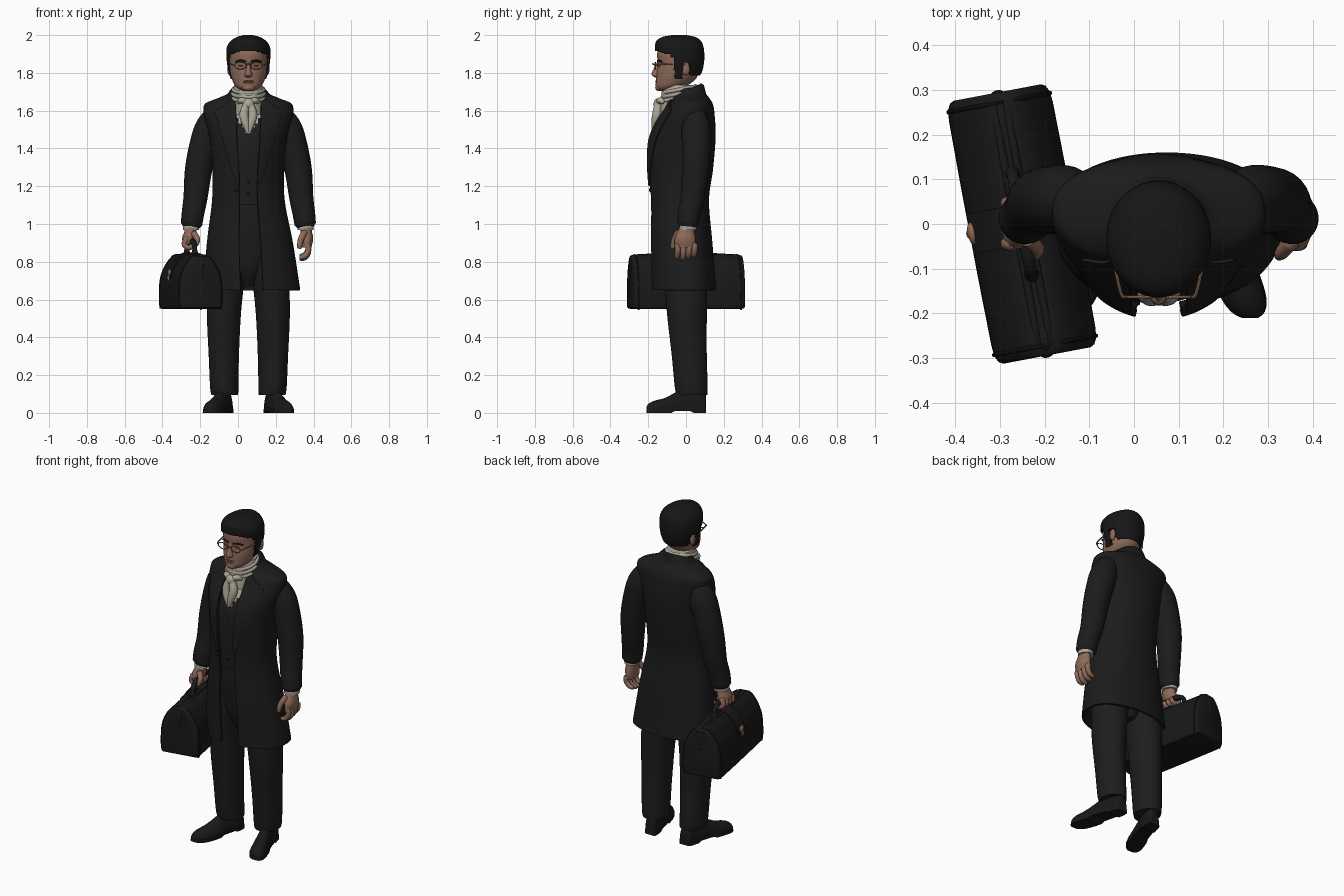
import bpy, bmesh, math
from mathutils import Matrix, Vector

if "Cube" in bpy.data.objects:
    bpy.data.objects.remove(bpy.data.objects["Cube"])

C = 0.055  # body centre line


def material(name, r, g, b):
    m = bpy.data.materials.new(name)
    m.diffuse_color = (r, g, b, 1)
    m.use_nodes = True
    m.node_tree.nodes["Principled BSDF"].inputs["Base Color"].default_value = m.diffuse_color
    return m


COAT = material("coat black", .0112, .0112, .0115)
VEST = material("waistcoat black", .0125, .0125, .013)
TROUSER = material("trouser black", .0122, .0122, .013)
LEATHER = material("leather black", .0095, .0095, .0095)
HAIR = material("hair black", .008, .008, .008)
SKIN = material("skin", .27, .145, .1)
LIP = material("lip", .2, .095, .068)
LINEN = material("linen", .42, .385, .315)
BRASS = material("copper metal", .28, .15, .09)


def finish(o, mat, solid=0, angle=40):
    for p in bpy.context.selected_objects:
        p.select_set(False)
    bpy.context.view_layer.objects.active = o
    o.select_set(True)
    if solid:
        s = o.modifiers.new("thickness", 'SOLIDIFY')
        s.thickness, s.offset = solid, -1
        bpy.ops.object.modifier_apply(modifier=s.name)
    o.data.materials.append(mat)
    bpy.ops.object.shade_smooth_by_angle(angle=math.radians(angle))
    return o


def skin(name, rings, mat, closed=True, caps=True, solid=0, keep=None):
    """Join a list of equal rings into one surface."""
    n, bm = len(rings[0]), bmesh.new()
    vs = [[bm.verts.new(p) for p in r] for r in rings]
    for a, b in zip(vs, vs[1:]):
        for i in range(n if closed else n - 1):
            j = (i + 1) % n
            bm.faces.new((a[i], a[j], b[j], b[i]))
    if caps:
        bm.faces.new(vs[0])
        bm.faces.new(vs[-1])
    bmesh.ops.recalc_face_normals(bm, faces=bm.faces)
    if keep:
        bad = [f for f in bm.faces if not keep(f.calc_center_median())]
        bmesh.ops.delete(bm, geom=bad, context='FACES')
    me = bpy.data.meshes.new(name)
    bm.to_mesh(me)
    bm.free()
    o = bpy.data.objects.new(name, me)
    bpy.context.collection.objects.link(o)
    return finish(o, mat, solid)


def spline(rows, k=5):
    """Catmull-Rom curve through tuples."""
    out = []
    for i in range(len(rows) - 1):
        p = [rows[max(0, min(len(rows) - 1, i + d))] for d in (-1, 0, 1, 2)]
        for s in range(k):
            t = s / k
            out.append(tuple(b + .5 * t * (c - a + t * (2*a - 5*b + 4*c - d + t * (3*(b - c) + d - a)))
                             for a, b, c, d in zip(*p)))
    return out + [rows[-1]]


def ellipse(z, cx, rx, yf, yb, n=40, gap=0, square=1):
    """Horizontal ring, optionally open at the front and squarer at the back."""
    a0 = math.asin(min(.95, gap / rx)) if gap else 0
    span = 2 * math.pi - 2 * a0
    ring = []
    for i in range(n):
        a = -math.pi / 2 + a0 + span * i / (n - 1 if gap else n)
        s = math.sin(a)
        ring.append((cx + rx * math.cos(a), (yf + yb) / 2 + (yb - yf) / 2 * (s if s < 0 else s ** square), z))
    return ring


def loft(name, rows, mat, k=5, n=40, **kw):
    return skin(name, [ellipse(*r, n=n) for r in spline(rows, k)], mat, **kw)


def sweep(name, pts, mat, k=4, n=14):
    """Round tube along (x, y, z, radius) points with rounded ends."""
    pts = spline(pts, k)
    P = [Vector(p[:3]) for p in pts]
    R = [p[3] for p in pts]
    d0, d1 = (P[0] - P[1]).normalized(), (P[-1] - P[-2]).normalized()
    P = [P[0] + d0 * R[0] * .4] + P + [P[-1] + d1 * R[-1] * .4]
    R = [R[0] * .7] + R + [R[-1] * .7]
    rings, u = [], None
    for i, c in enumerate(P):
        t = (P[min(i + 1, len(P) - 1)] - P[max(i - 1, 0)]).normalized()
        u = (t.orthogonal() if u is None else u - t * u.dot(t)).normalized()
        v = t.cross(u)
        rings.append([c + (u * math.cos(2 * math.pi * j / n) + v * math.sin(2 * math.pi * j / n)) * R[i]
                      for j in range(n)])
    return skin(name, rings, mat)


def ball(name, loc, size, mat):
    bpy.ops.mesh.primitive_uv_sphere_add(segments=20, ring_count=12, radius=1, location=loc)
    o = bpy.context.object
    o.name, o.scale = name, size
    return finish(o, mat)


# Frock coat: open shell; rows are z, centre, half width, front, back, half opening
coat_rows = spline([(.65, .073, .257, -.185, .16, .06), (.9, .063, .228, -.19, .14, .058), (1.12, C, .193, -.19, .122, .05),
                    (1.28, C, .19, -.203, .142, .052), (1.42, C, .20, -.203, .155, .062), (1.5, C, .215, -.18, .157, .068),
                    (1.56, C, .232, -.145, .153, .07), (1.61, C, .238, -.11, .148, .07), (1.64, C, .225, -.095, .14, .07),
                    (1.665, C, .165, -.085, .125, .068), (1.69, C, .11, -.075, .105, .06), (1.72, C, .088, -.07, .085, .06)], 6)
skin("frock_coat", [ellipse(*r[:5], n=64, gap=r[5], square=.75) for r in coat_rows], COAT, closed=False, caps=False, solid=.012)


def coat_y(z, dx):
    i = max(j for j in range(len(coat_rows) - 1) if coat_rows[j][0] <= z)
    a, b = coat_rows[i], coat_rows[i + 1]
    r = [p + (q - p) * (z - a[0]) / (b[0] - a[0]) for p, q in zip(a, b)]
    return (r[3] + r[4]) / 2 - (r[4] - r[3]) / 2 * math.sqrt(max(.05, 1 - (dx / r[2]) ** 2))


# Coat collar rolled around the neck
collar = []
for rx, ry, zb, zf in ((.082, .07, 1.70, 1.62), (.092, .085, 1.745, 1.665), (.106, .10, 1.735, 1.655), (.135, .115, 1.675, 1.63)):
    row = []
    for i in range(33):
        a = math.radians(-50 + 280 * i / 32)
        f = (math.sin(a) + .77) / 1.77
        row.append((C + rx * math.cos(a), -.005 + ry * math.sin(a), zf + (zb - zf) * f))
    collar.append(row)
skin("coat_collar", collar, COAT, closed=False, caps=False, solid=.008)

# Waistcoat with the shirt showing in its V, trouser seat
vest = loft("waistcoat", [(1.10, C, .165, -.165, .09), (1.28, C, .165, -.175, .11), (1.42, C, .175, -.175, .12),
                          (1.5, C, .18, -.155, .12), (1.58, C, .17, -.115, .11), (1.64, C, .12, -.085, .09)], VEST, n=64, k=8)
vest.data.materials.append(LINEN)
for p in vest.data.polygons:
    if p.center.y < 0 and p.center.z > 1.47 + abs(p.center.x - C) * 1.5:
        p.material_index = 1
for i in range(5):
    ball("waistcoat_button", (C, -.172, 1.16 + i * .065), (.007, .005, .007), LEATHER)
loft("trouser_seat", [(.67, C, .035, -.05, .05), (.73, C, .08, -.09, .09), (.80, C, .13, -.115, .1), (.88, C, .16, -.13, .105),
                      (1.0, C, .165, -.15, .10), (1.13, C, .155, -.155, .08)], TROUSER)
ball("coat_button", (C - .065, coat_y(1.18, .065) - .004, 1.18), (.011, .007, .011), LEATHER)

# Neckcloth: neck wrap, folds, knot and hanging ends
loft("neckcloth", [(1.58, C, .085, -.14, .04), (1.64, C, .086, -.135, .055), (1.70, C, .083, -.128, .06),
                   (1.735, C, .074, -.118, .058)], LINEN)
for z, r in ((1.668, .086), (1.69, .084), (1.712, .081)):
    pts = [(C + r * math.cos(a), -.034 + (r + .006) * math.sin(a), z + .018 * math.sin(a), .010)
           for a in (2 * math.pi * i / 16 for i in range(17))]
    sweep("neckcloth_fold", pts, LINEN, 2, 10)
ball("neckcloth_knot", (C, -.15, 1.635), (.03, .022, .03), LINEN)
for s in (1, -1):
    sweep("neckcloth_end", [(C + s * .01, -.148, 1.63, .02), (C + s * .024, -.155, 1.58, .024),
                            (C + s * .014, -.164, 1.53, .02), (C + s * .002, -.17, 1.48, .008)], LINEN)
    sweep("neckcloth_bow", [(C, -.148, 1.64, .014), (C + s * .035, -.138, 1.655, .016), (C + s * .05, -.12, 1.645, .012)], LINEN)

# Head, face and hair
loft("head", [(1.705, C, .032, -.145, -.06), (1.725, C, .064, -.16, -.01), (1.76, C, .085, -.159, .045), (1.80, C, .096, -.156, .068),
              (1.85, C, .101, -.15, .082), (1.90, C, .102, -.153, .085), (1.94, C, .095, -.14, .08),
              (1.97, C, .075, -.11, .06), (1.985, C, .04, -.07, .02)], SKIN, n=48)
loft("nose", [(1.775, C, .010, -.163, -.13), (1.785, C, .021, -.178, -.13), (1.797, C, .019, -.182, -.13),
              (1.83, C, .011, -.168, -.13), (1.865, C, .012, -.15, -.13)], SKIN, n=20)
ball("upper_lip", (C, -.154, 1.755), (.030, .009, .005), LIP)
ball("lower_lip", (C, -.153, 1.746), (.027, .010, .005), LIP)
ball("chin", (C, -.143, 1.722), (.034, .02, .018), SKIN)


def hairline(c):
    y = c.y
    if y < -.085:
        return c.z > 1.915 - .3 * max(0, abs(c.x - C) - .05)
    if y < -.062:
        return c.z > 1.88
    if y < -.018:
        return c.z > 1.768
    if y < .02:
        return c.z > 1.855
    return c.z > 1.785


loft("hair", [(1.755, C, .090, -.165, .05), (1.80, C, .103, -.162, .082), (1.85, C, .113, -.161, .095), (1.90, C, .117, -.162, .097),
              (1.94, C, .113, -.164, .092), (1.97, C, .093, -.156, .078), (1.99, C, .06, -.125, .05), (2.0, C, .025, -.075, .0)],
     HAIR, k=8, n=80, solid=.018, keep=hairline)
for s in (1, -1):
    ball("ear", (C + s * .1, .0, 1.822), (.012, .020, .035), SKIN)
    ball("eye", (C + s * .038, -.140, 1.838), (.016, .008, .005), LIP)
    sweep("brow", [(C + s * .016, -.150, 1.860, .005), (C + s * .042, -.146, 1.866, .005), (C + s * .068, -.128, 1.858, .004)], HAIR)
    # Spectacles
    bpy.ops.mesh.primitive_torus_add(major_radius=.031, minor_radius=.0035, major_segments=28, minor_segments=8,
                                     location=(C + s * .043, -.163, 1.838), rotation=(math.pi / 2, 0, 0))
    bpy.context.object.name, bpy.context.object.scale = "spectacle_rim", (1, .6, 1)
    finish(bpy.context.object, BRASS)
    sweep("spectacle_arm", [(C + s * .074, -.163, 1.842, .004), (C + s * .084, -.155, 1.844, .004),
                            (C + s * .1, -.08, 1.846, .004), (C + s * .106, 0, 1.845, .004)], BRASS, 3, 8)
sweep("spectacle_bridge", [(C - .012, -.168, 1.843, .0035), (C, -.177, 1.848, .0035), (C + .012, -.168, 1.843, .0035)], BRASS, 3, 8)

# Paired clothes and limbs
for s, side in ((1, "left"), (-1, "right")):
    X = lambda d: C + s * d
    # Lapel: z, inner and outer offset
    lap = spline([(1.2, .05, .058), (1.3, .052, .095), (1.42, .06, .13), (1.54, .064, .165), (1.60, .066, .174),
                  (1.632, .066, .125), (1.66, .068, .1)], 5)
    skin(side + "_lapel", [[(X(a + (b - a) * t / 6), coat_y(z, a + (b - a) * t / 6) - .009, z) for t in range(7)]
                           for z, a, b in lap], COAT, closed=False, caps=False, solid=.009)
    sweep(side + "_sleeve", [(X(.15), .05, 1.585, .045), (X(.183), .052, 1.56, .062), (X(.21), .054, 1.50, .077), (X(.24), .054, 1.4, .076),
                             (X(.265), .05, 1.28, .072), (X(.28), .035, 1.14, .064), (X(.293), .017, 1.06, .06),
                             (X(.301), .012, 1.0, .057)], COAT, 5, 28)
    loft(side + "_cuff", [(.967, X(.303), .042, -.035, .055), (1.0, X(.303), .044, -.035, .057)], LINEN, n=28)
    loft(side + "_trouser_leg", [(.095, X(.125), .071, -.05, .113), (.14, X(.128), .075, -.06, .115), (.3, X(.13), .08, -.075, .11),
                                 (.5, X(.13), .089, -.098, .11), (.65, X(.122), .095, -.11, .112), (.8, X(.105), .1, -.12, .112),
                                 (.95, X(.085), .09, -.12, .09)], TROUSER)
    # Shoe: sections from heel to toe (y, offset, half width, height)
    shoe = spline([(.107, .115, .025, .08), (.095, .118, .036, .12), (.04, .128, .041, .14), (-.04, .15, .044, .115),
                   (-.11, .172, .050, .08), (-.165, .19, .048, .065), (-.197, .2, .034, .05), (-.21, .204, .015, .03)], 4)
    arc = [2 * math.pi * i / 28 for i in range(28)]
    skin(side + "_shoe", [[(X(o + w * math.cos(a)), y, .018 + max(0, math.sin(a)) * (h - .018)) for a in arc]
                          for y, o, w, h in shoe], LEATHER)
    skin(side + "_sole", [[(X(o + (w + .003) * math.cos(a)), y, (.01 if -.06 < y < .03 else 0) + (.02 if math.sin(a) > 0 else 0))
                           for a in arc] for y, o, w, h in shoe], LEATHER)

# Hands: hanging left hand, right hand gripping the bag
loft("left_palm", [(.875, .364, .024, -.058, .05), (.92, .366, .032, -.06, .05), (.96, .362, .03, -.045, .045), (.99, .36, .03, -.03, .045)], SKIN, n=24)
sweep("left_thumb", [(.352, -.04, .955, .018), (.332, -.062, .915, .016), (.325, -.07, .875, .012)], SKIN)
loft("right_palm", [(.895, -.265, .024, -.055, .05), (.925, -.262, .034, -.056, .05), (.96, -.252, .032, -.045, .045), (.99, -.25, .03, -.03, .045)], SKIN, n=24)
sweep("right_thumb", [(-.235, -.035, .95, .018), (-.215, -.055, .92, .015), (-.222, -.07, .89, .012)], SKIN)
for i in range(4):
    y = -.044 + i * .03
    e = .008 * abs(i - 1)
    sweep("left_finger", [(.37, y, .89, .016), (.372, y, .85 + e, .015), (.355, y - .003, .822 + e, .014), (.33, y - .005, .815 + e, .011)], SKIN)
    sweep("right_finger", [(-.272, y, .925, .016), (-.284, y, .895, .015), (-.268, y, .876, .014), (-.24, y, .88, .013), (-.232, y, .898, .011)], SKIN)

# Bag, built along y then turned
half = spline([(.108, .55), (.117, .575), (.116, .68), (.1, .752), (.062, .814), (.03, .838)], 4)
prof = half + [(-u, z) for u, z in reversed(half)]
ends = ((.299, .84), (.294, .92), (.28, .98), (.255, 1), (.1, 1.01))
bag = [skin("bag_body", [[(u * k, y, .68 + (z - .68) * (1 + (k - 1) * .4)) for u, z in prof]
                         for y, k in [(-y, k) for y, k in ends] + list(reversed(ends))], LEATHER)]
for s in (1, -1):
    bag.append(sweep("bag_frame", [(s * .014, -.275, .83, .009), (s * .014, 0, .842, .009), (s * .014, .275, .83, .009)], LEATHER))
    bag.append(sweep("bag_end_tab", [(0, s * .27, .828, .02), (0, s * .282, .79, .022), (0, s * .284, .72, .018)], LEATHER))
    bag.append(sweep("bag_end_piping", [(u * .98, s * .276, z - .002, .005) for u, z in prof[::3]], LEATHER, 2, 8))
    bag.append(sweep("bag_handle_loop", [(0, s * .115, .835, .018), (0, s * .112, .86, .015)], LEATHER))
bag.append(sweep("bag_handle", [(0, -.115, .85, .012), (0, -.105, .885, .013), (0, -.06, .905, .016), (0, .06, .905, .016),
                                (0, .105, .885, .013), (0, .115, .85, .012)], LEATHER))
flap = [(.03, .85), (-.03, .85), (-.066, .825), (-.106, .762), (-.119, .72)]
bag.append(skin("bag_flap", [[(u, y, z) for y in (-.045, .045)] for u, z in flap], LEATHER, closed=False, caps=False, solid=.008))
bag.append(ball("bag_clasp", (-.114, 0, .742), (.010, .025, .02), BRASS))
bag.append(ball("bag_clasp_tongue", (-.12, 0, .715), (.007, .010, .02), BRASS))
turn = Matrix.Translation((-.25, 0, 0)) @ Matrix.Rotation(math.radians(10.7), 4, 'Z')
for o in bag:
    o.matrix_world = turn @ o.matrix_basis
